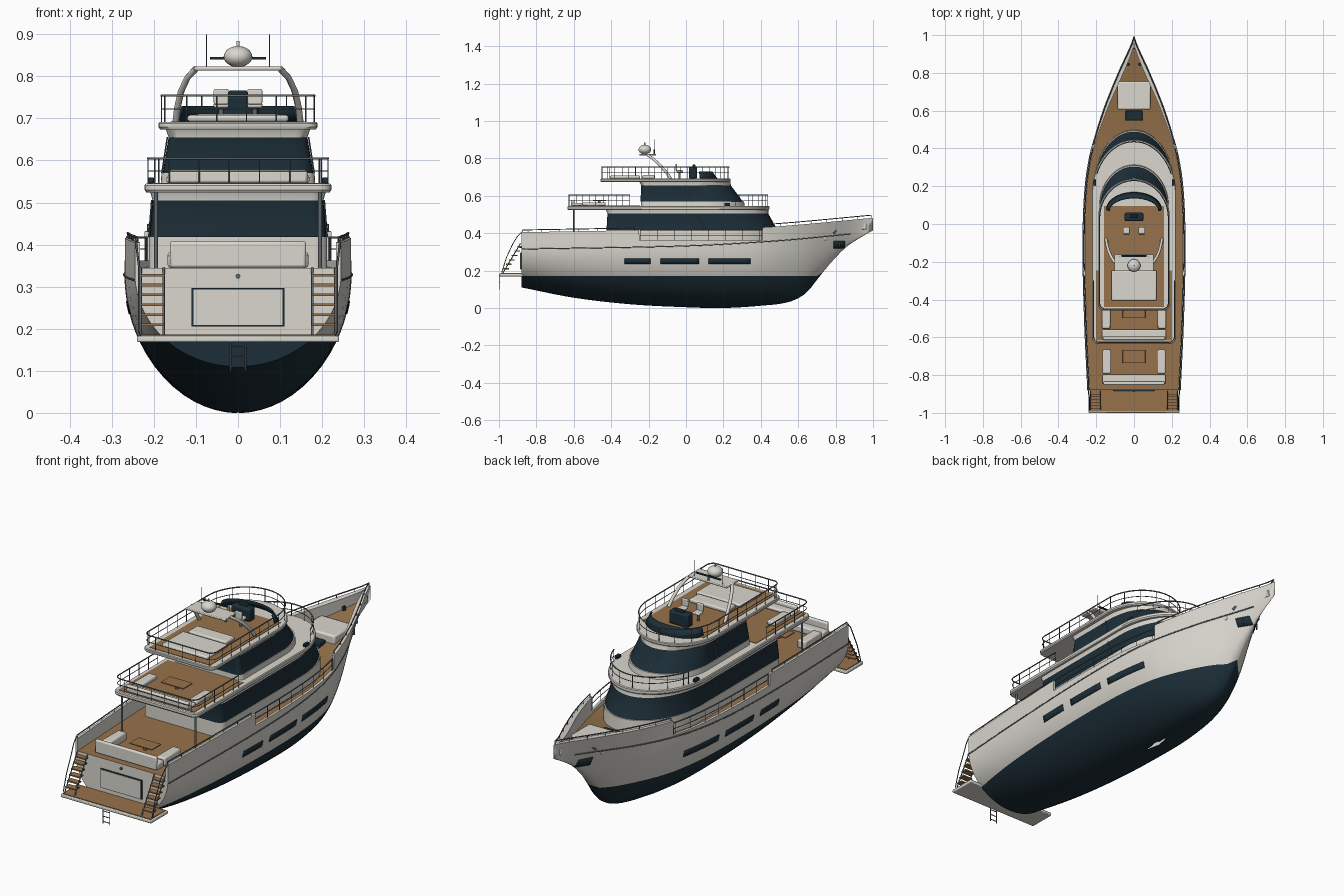
import bpy, bmesh, math
from math import sin, cos, pi

if "Cube" in bpy.data.objects:
    bpy.data.objects.remove(bpy.data.objects["Cube"])

def mat(name, c):
    m = bpy.data.materials.new(name)
    m.diffuse_color = (*c, 1)
    m.use_nodes = True
    m.node_tree.nodes["Principled BSDF"].inputs["Base Color"].default_value = m.diffuse_color
    return m
WHITE, NAVY = mat("off_white", (.70, .68, .62)), mat("navy", (.012, .028, .04))
TEAK, STEEL = mat("teak", (.31, .17, .07)), mat("steel", (.12, .14, .15))
MATS = [WHITE, NAVY, TEAK, STEEL]
W, N, T, S = range(4)

def finish(name, bm, mirror=False, bevel=0, solid=0, merge=True):
    if merge:
        bmesh.ops.remove_doubles(bm, verts=bm.verts, dist=1e-5)
    bmesh.ops.recalc_face_normals(bm, faces=bm.faces)
    me = bpy.data.meshes.new(name)
    bm.to_mesh(me); bm.free()
    for m in MATS: me.materials.append(m)
    ob = bpy.data.objects.new(name, me)
    bpy.context.collection.objects.link(ob)
    for o in bpy.context.selected_objects: o.select_set(False)
    ob.select_set(True)
    bpy.context.view_layer.objects.active = ob
    bpy.ops.object.shade_smooth_by_angle(angle=math.radians(32))
    if solid:
        ob.modifiers.new("solid", 'SOLIDIFY').thickness = solid
    if bevel:
        b = ob.modifiers.new("bevel", 'BEVEL'); b.width = bevel; b.segments = 2
    if mirror:
        ob.modifiers.new("mirror", 'MIRROR')
    return ob

def box(name, x, y, z, m, bevel=0, mirror=False):
    bm = bmesh.new()
    for v in bmesh.ops.create_cube(bm, size=1)['verts']:
        v.co = [a[0] + (c + .5) * (a[1] - a[0]) for a, c in zip((x, y, z), v.co)]
    for f in bm.faces: f.material_index = m
    return finish(name, bm, mirror, bevel)

def tubes(name, paths, r, m=S, mirror=False):
    cu = bpy.data.curves.new(name, 'CURVE')
    cu.dimensions = '3D'; cu.bevel_depth = r; cu.bevel_resolution = 1; cu.use_fill_caps = True
    for p in paths + ([[(-q[0], q[1], q[2]) for q in p] for p in paths] if mirror else []):
        sp = cu.splines.new('POLY')
        sp.points.add(len(p) - 1)
        for pt, q in zip(sp.points, p): pt.co = (*q, 1)
    cu.materials.append(MATS[m])
    ob = bpy.data.objects.new(name, cu)
    bpy.context.collection.objects.link(ob)

def rail(name, path, h, step=.07, mirror=False, mids=(.5,)):
    up = lambda f: [(x, y, z + h * f) for x, y, z in path]
    posts, acc = [], step
    for a, b in zip(path, path[1:]):
        n = max(1, int(math.dist(a, b) / .01))
        for i in range(n):
            if acc >= step:
                q = [u + (v - u) * i / n for u, v in zip(a, b)]
                posts.append([q, (q[0], q[1], q[2] + h)]); acc = 0
            acc += math.dist(a, b) / n
    q = path[-1]
    posts.append([q, (q[0], q[1], q[2] + h)])
    tubes(name, [up(1)], .0028, S, mirror)
    tubes(name + "_posts", posts + [up(f) for f in mids], .0016, S, mirror)

def interp(tab, x):                       # smooth cubic through table points
    x = min(max(x, tab[0][0]), tab[-1][0])
    i = next(i for i in range(len(tab) - 1) if x <= tab[i + 1][0])
    sl = lambda j: ((tab[min(j + 1, len(tab) - 1)][1] - tab[max(j - 1, 0)][1]) /
                    (tab[min(j + 1, len(tab) - 1)][0] - tab[max(j - 1, 0)][0]))
    (x0, a), (x1, b) = tab[i], tab[i + 1]
    h = x1 - x0; t = (x - x0) / h
    return (a * (1 + 2 * t) * (1 - t) ** 2 + b * t * t * (3 - 2 * t)
            + h * t * (1 - t) * ((1 - t) * sl(i) - t * sl(i + 1)))

# ---- hull: beam, keel, sheer and deck lines
BEAM = [(-.88, .245), (-.5, .262), (-.1, .27), (.2, .258), (.4, .225), (.6, .166), (.8, .086), (.94, .022), (1, 0)]
KEEL = [(-.88, .11), (-.6, .055), (-.3, .02), (0, .004), (.2, 0), (.4, .012), (.55, .032), (.64, .078), (.7, .15),
        (.76, .225), (.85, .32), (.93, .375), (1, .415)]
SHEER = [(-.88, .405), (-.3, .415), (.2, .422), (.5, .437), (1, .482)]
DECK = [(-.88, .345), (-.2, .345), (.35, .345), (.6, .372), (1, .445)]

def hx(y, z):
    b, k, s = interp(BEAM, y), interp(KEEL, y), interp(SHEER, y)
    t = min(max((z - k) / (max(.33, k + .01) - k), 0), 1)
    u = min(max((z - k) / (s - k), 0), 1)
    w = min(max((y - .35) / .55, 0), 1)
    w = w * w * (3 - 2 * w)
    return b * ((1 - w) * math.sqrt(1 - (1 - t) ** 2) + w * u ** .75)

ys = sorted([-.88 + 1.88 * i / 56 for i in range(57)] + [-.25, -.2499, .41, .4101])
bm = bmesh.new()
cols = []
for y in ys:
    k, d, s = max(interp(KEEL, y), 0), interp(DECK, y), interp(SHEER, y)
    if -.25 < y <= .41: s = .362          # lowered bulwark at the side gates
    zw = max(k, .17)
    zs = [k + (zw - k) * (i / 10) ** 2 for i in range(11)] + [zw + (d - zw) * i / 8 for i in range(1, 9)] + [s]
    c = [(hx(y, z), y, z) for z in zs]
    xi = max(0, min(hx(y, d), hx(y, s)) - .012)
    c += [(xi, y, s), (xi, y, d), (0, y, d)]
    cols.append([bm.verts.new(p) for p in c])
row_mat = [N] * 10 + [W] * 11 + [T]
for a, b in zip(cols, cols[1:]):
    for i, m in enumerate(row_mat):
        bm.faces.new((a[i], b[i], b[i + 1], a[i + 1])).material_index = m
a = cols[0]
mid = [bm.verts.new((0, v.co.y, v.co.z)) for v in a[:19]]
for i in range(18):                       # transom
    bm.faces.new((a[i], a[i + 1], mid[i + 1], mid[i])).material_index = N if i < 10 else W
bm.faces.new((a[18], a[19], a[20], a[21]))
finish("hull", bm, mirror=True)

def hull_patch(name, y0, y1, z0, z1, m, off=.002):
    bm = bmesh.new()
    g = [[bm.verts.new((hx(y, z) + off, y, z)) for z in (z0, (z0 + z1) / 2, z1)]
         for y in [y0 + (y1 - y0) * i / 8 for i in range(9)]]
    for p, q in zip(g, g[1:]):
        for i in (0, 1):
            bm.faces.new((p[i], q[i], q[i + 1], p[i + 1])).material_index = m
    finish(name, bm, mirror=True, solid=.003)
for i, (y0, y1) in enumerate([(-.33, -.19), (-.135, .07), (.12, .345)]):
    hull_patch(f"hull_window_{i}", y0, y1, .235, .265, N)
hull_patch("anchor_pocket", .79, .85, .318, .358, N, .004)
tubes("anchor", [[(hx(.82, .34) + .008, .82, .352), (hx(.82, .34) + .008, .82, .325)]], .004, S, True)
line = [-.88 + 1.76 * i / 40 for i in range(41)]
rub = [(-.88, .315), (0, .332), (.5, .36), (.88, .395)]
tubes("rub_rail", [[(hx(y, interp(rub, y)), y, interp(rub, y)) for y in line]], .003, STEEL and S, True)
gate = [-.245 + .65 * i / 16 for i in range(17)]
rail("gate_rail", [(hx(y, .36) - .006, y, .362) for y in gate], .055, .09, True)
bow = [.42 + .57 * i / 16 for i in range(17)]
rail("bow_rail", [(max(hx(y, .48) - .006, 0), y, interp(SHEER, y)) for y in bow], .015, .08, True, ())
aft = [-.875 + .6 * i / 10 for i in range(11)]
rail("aft_rail", [(hx(y, .41) - .006, y, interp(SHEER, y)) for y in aft], .012, .1, True, ())

# ---- stern: platform, garage door, stairs, ladder
box("swim_platform", (-.24, .24), (-1, -.87), (.168, .183), W, .004)
box("platform_teak", (-.232, .232), (-.993, -.88), (.18, .186), T)
box("garage_frame", (-.11, .11), (-.884, -.875), (.205, .297), N)
box("garage_door", (-.106, .106), (-.887, -.875), (.209, .293), W)
tubes("stern_light", [[(0, -.88, .325), (0, -.889, .325)]], .006)
for i in range(6):
    y = -.965 + .015 * i
    box(f"stair_{i}", (.177, .231), (y - .012, y + .018), (.207 + .0235 * i, .213 + .0235 * i), T, 0, True)
tubes("stair_stringer", [[(.231, -.98, .185), (.231, -.885, .345)], [(.177, -.98, .185), (.177, -.885, .345)]], .003, S, True)
tubes("stair_rail", [[(.235, -.985, .19), (.235, -.96, .27), (.235, -.925, .345), (.24, -.9, .385), (.243, -.875, .41)]], .0025, S, True)
tubes("swim_ladder", [[(x, -.995, .1), (x, -.995, .18)] for x in (-.018, .018)] +
      [[(-.018, -.995, z), (.018, -.995, z)] for z in (.11, .135, .16)], .002)

# ---- superstructure: round-nosed plan lofted upward
def plan(w, yb, yf, a, r=.03):
    p = [(-w + r - r * cos(t), yb + r - r * sin(t)) for t in [pi / 2 * i / 5 for i in range(6)]]
    p += [(-x, y) for x, y in reversed(p)]
    return p + [(w * cos(t), yf - a + a * sin(t)) for t in [pi * i / 32 for i in range(33)]]

def loft(name, rings, a, top=W, r=.03, bevel=0):
    bm = bmesh.new()                      # ring: z, half width, back, front, material above
    vs = [[bm.verts.new((x, y, g[0])) for x, y in plan(g[1], g[2], g[3], a, r)] for g in rings]
    for p, q, g in zip(vs, vs[1:], rings):
        for i in range(len(p)):
            j = (i + 1) % len(p)
            bm.faces.new((p[i], p[j], q[j], q[i])).material_index = g[4]
    bm.faces.new(vs[0]).material_index = W
    bm.faces.new(vs[-1]).material_index = top
    finish(name, bm, bevel=bevel)

loft("main_house", [(.34, .212, -.42, .5, W), (.418, .212, -.42, .495, W), (.418, .21, -.425, .488, N),
                    (.505, .203, -.42, .44, W), (.53, .21, -.43, .44, W)], .3)
loft("upper_deck", [(.524, .218, -.63, .442, W), (.53, .222, -.634, .446, W), (.541, .222, -.634, .446, W),
                    (.545, .219, -.63, .443, W)], .28)
loft("upper_house", [(.54, .184, -.24, .315, W), (.57, .182, -.24, .31, W), (.57, .179, -.243, .303, N),
                     (.655, .165, -.24, .24, W), (.676, .172, -.25, .238, W)], .22)
loft("fly_deck", [(.674, .185, -.455, .235, W), (.679, .189, -.458, .239, W), (.688, .189, -.458, .239, W),
                  (.691, .186, -.455, .236, W)], .2)
box("upper_deck_teak", (-.2, .2), (-.618, -.245), (.54, .547), T)
box("fly_deck_teak", (-.16, .16), (-.44, .095), (.686, .693), T)
tubes("deck_post", [[(.195, -.6, .345), (.195, -.6, .53)]], .005, S, True)
tubes("window_mullion", [[(.181, .03, .57), (.168, .0, .655)], [(.212, .1, .418), (.205, .06, .505)]], .002, S, True)

# ---- railings on the upper levels
u = plan(.214, -.626, .436, .28)
rail("upper_aft_rail", [(*p, .545) for p in [(-.214, -.3)] + u[:12] + [(.214, -.3)]], .06)
rail("upper_front_rail", [(*p, .545) for p in u[12:] if p[1] > .24], .06)
f = plan(.182, -.45, .23, .2)
rail("fly_rail", [(*p, .69) for p in f + f[:1]], .064)
box("nav_light", (.2, .215), (.205, .235), (.545, .56), N, .002, True)

# ---- flybridge: windscreen, console, seats, sunbed
bm = bmesh.new()
arc = [pi * i / 24 for i in range(25)]
lo = [bm.verts.new((.148 * cos(t), .075 + .095 * sin(t), .69)) for t in arc]
hi = [bm.verts.new((.134 * cos(t), .07 + .07 * sin(t), .73)) for t in arc]
for i in range(24):
    bm.faces.new((lo[i], lo[i + 1], hi[i + 1], hi[i])).material_index = N
finish("windscreen", bm, solid=.006)
box("helm_console", (-.05, .05), (.015, .06), (.692, .755), N, .008)
box("helm_screen", (-.022, .022), (.035, .05), (.75, .766), N, .003)
tubes("seat_pedestal", [[(.04, -.035, .69), (.04, -.035, .73)]], .006, S, True)
box("helm_seat", (.022, .058), (-.05, -.015), (.725, .737), W, .004, True)
box("helm_seat_back", (.022, .058), (-.057, -.047), (.733, .77), W, .004, True)
box("fly_sunbed", (-.12, .12), (-.405, -.245), (.692, .708), W, .006)
box("fly_bench", (-.1, .1), (-.235, -.165), (.692, .71), W, .006)

# ---- radar arch, dome and aerials
leg = [(.148, -.08, .69), (.144, -.105, .725), (.135, -.14, .765), (.12, -.175, .797), (.1, -.205, .818)]
tubes("radar_arch_leg", [leg], .008, W, True)
box("radar_arch_top", (-.104, .104), (-.25, -.16), (.814, .823), W, .003)
bm = bmesh.new()
bmesh.ops.create_uvsphere(bm, u_segments=24, v_segments=14, radius=1)
for v in bm.verts: v.co = (v.co.x * .034, v.co.y * .034 - .22, v.co.z * .025 + .847)
finish("radar_dome", bm)
tubes("dome_tip", [[(0, -.22, .868), (0, -.22, .884)]], .004, W)
tubes("radar_mast", [[(0, -.17, .82), (0, -.17, .845)]], .005)
box("radar_bar", (-.067, .067), (-.175, -.165), (.84, .846), N, .002)
tubes("aerial", [[(.075, -.17, .82), (.075, -.17, .9)]], .0015, S, True)

# ---- sofas and tables on the two aft decks
def lounge(name, w, y0, y1, z, h):
    box(name + "_sofa", (-w, w), (y0, y0 + .05), (z, z + h * .5), W, .006)
    box(name + "_sofa_back", (-w + .005, w - .005), (y0 - .006, y0 + .012), (z, z + h), W, .006)
    box(name + "_side_seat", (w - .045, w), (y0 + .055, y1), (z, z + h * .6), W, .006, True)
    ty = y0 + .11
    box(name + "_table", (-.06, .06), (ty, ty + .07), (z + .025, z + .03), T, .001)
    tubes(name + "_table_leg", [[(0, ty + .035, z), (0, ty + .035, z + .025)]], .008)
lounge("cockpit", .167, -.846, -.665, .345, .063)
lounge("upper", .17, -.608, -.43, .546, .032)

# ---- foredeck
box("bow_sunpad", (-.088, .088), (.605, .755), (.36, .412), W, .008)
box("deck_hatch", (-.045, .045), (.548, .6), (.355, .385), N, .003)
tubes("bollard", [[(.03, .845, .4), (.03, .845, .432)]], .009, N, True)
tubes("cleat", [[(.075, .79, .4), (.06, .81, .425)]], .005, S, True)
box("anchor_locker", (-.012, .012), (.93, .965), (.42, .45), W, .003)
